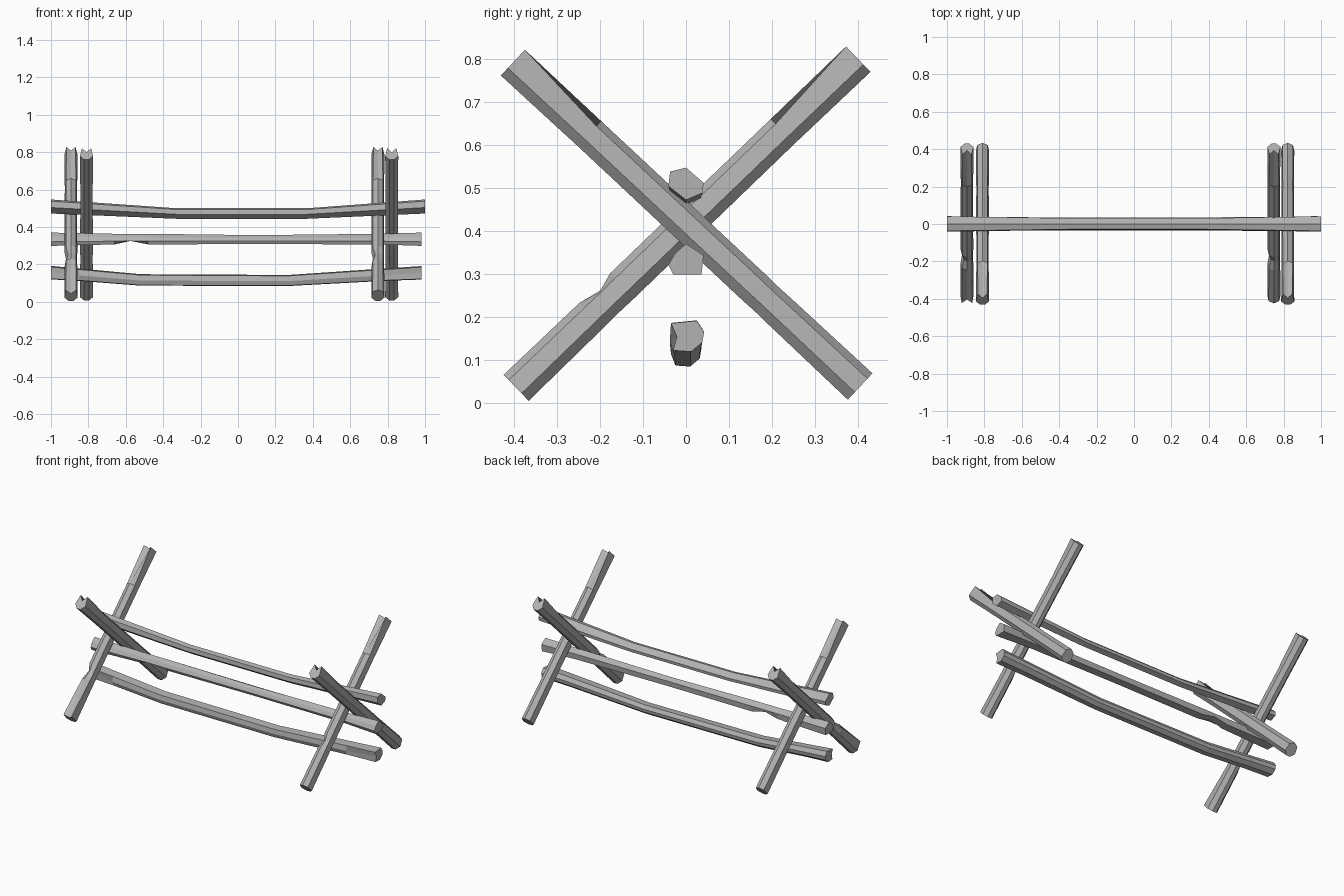
import bpy, bmesh
from mathutils import Vector

cube = bpy.data.objects.get("Cube")
if cube:
    bpy.data.objects.remove(cube, do_unlink=True)

wood = bpy.data.materials.new("weathered grey wood")
wood.use_nodes = True
grey = (0.45, 0.45, 0.45, 1)
wood.diffuse_color = grey
wood.node_tree.nodes["Principled BSDF"].inputs["Base Color"].default_value = grey


def log(name, stations, section, side, up, dents=None):
    """Loft a faceted log: stations are (centre, scale), dents shift single ring points."""
    bm = bmesh.new()
    rings = []
    for i, (centre, scale) in enumerate(stations):
        ring = []
        for j, (u, v) in enumerate(section):
            du, dv = (dents or {}).get((i, j), (0, 0))
            offset = side * (u * scale + du) + up * (v * scale + dv)
            ring.append(bm.verts.new(Vector(centre) + offset))
        rings.append(ring)
    n = len(section)
    for a, b in zip(rings, rings[1:]):
        for j in range(n):
            k = (j + 1) % n
            bm.faces.new((a[j], a[k], b[k], b[j]))
    bm.faces.new(rings[0])
    bm.faces.new(rings[-1])
    # Triangulate so that cracks and twisted facets stay crisp
    bmesh.ops.triangulate(bm, faces=[f for f in bm.faces if len(f.verts) > 4])
    bmesh.ops.recalc_face_normals(bm, faces=bm.faces)
    mesh = bpy.data.meshes.new(name)
    bm.to_mesh(mesh)
    bm.free()
    mesh.materials.append(wood)
    obj = bpy.data.objects.new(name, mesh)
    bpy.context.collection.objects.link(obj)
    return obj


X, Y, Z = Vector((1, 0, 0)), Vector((0, 1, 0)), Vector((0, 0, 1))

# Post section: point 0 is the crack line on the upper side, 1 and 6 its shoulders
post_section = [(0, .042), (.028, .025), (.035, -.018), (.013, -.042),
                (-.013, -.042), (-.035, -.018), (-.028, .025)]


def post(name, x, bottom, top, split_foot=False, chipped=False):
    low, high = Vector((x, *bottom)), Vector((x, *top))
    up = X.cross(high - low).normalized()
    up = up if up.z > 0 else -up
    sizes = {0: 1, .22: .96, .27: .94, .31: .96, .78: .95, 1: 1}
    stations = [(low.lerp(high, t), s) for t, s in sizes.items()]
    # Split running down from the head
    dents = {(5, 0): (0, -.032), (5, 1): (-.004, .015), (5, 6): (.004, .015)}
    if split_foot:
        dents.update({(0, 0): (0, -.03), (0, 1): (0, .015), (0, 6): (0, .015)})
    if chipped:
        dents.update({(2, 0): (0, -.012), (2, 6): (.012, -.008), (2, 5): (.006, 0)})
    log(name, stations, post_section, X, up, dents)


# Two crossed pairs of posts
for label, inner, outer in (("right", -.893, -.81), ("left", .748, .822)):
    post(label + "_post_rising_back", inner, (-.395, .035), (.40, .80),
         split_foot=label == "right", chipped=True)
    post(label + "_post_rising_front", outer, (.405, .038), (-.402, .792))

# Upper rail, sagging between the posts
upper = [(-.037, .03), (0, .039), (.041, .004), (.038, -.02), (0, -.036), (-.041, -.004)]
log("upper_rail",
    [((-1, 0, .508), 1), ((-.33, 0, .471), .75), ((.37, 0, .471), .75), ((1, 0, .508), 1)],
    upper, Y, Z)

# Middle rail, straight with a chip under one side
middle = [(-.026, .014), (0, .037), (.041, .01), (.036, -.034), (-.03, -.034), (-.041, -.012)]
log("middle_rail",
    [((-1, 0, .333), 1), ((-.66, 0, .334), .8), ((-.57, 0, .334), .8), ((-.48, 0, .334), .8),
     ((.1, 0, .334), .74), ((.75, 0, .334), .8), ((.98, 0, .333), 1)],
    middle, Y, Z, {(2, 4): (.004, .024), (2, 3): (-.004, .02), (4, 1): (0, -.005)})

# Lower rail, sagging with cracked ends
lower = [(-.035, .03), (.025, .036), (.042, .01), (.038, -.014),
         (.012, -.036), (-.03, -.033), (-.041, -.004)]
log("lower_rail",
    [((-1, 0, .156), 1), ((-.85, 0, .145), .92), ((-.52, 0, .117), .85), ((.27, 0, .114), .82),
     ((.78, 0, .145), .92), ((.98, 0, .155), 1)],
    lower, Y, Z, {(5, 6): (.02, .003), (0, 6): (.018, .008)})
